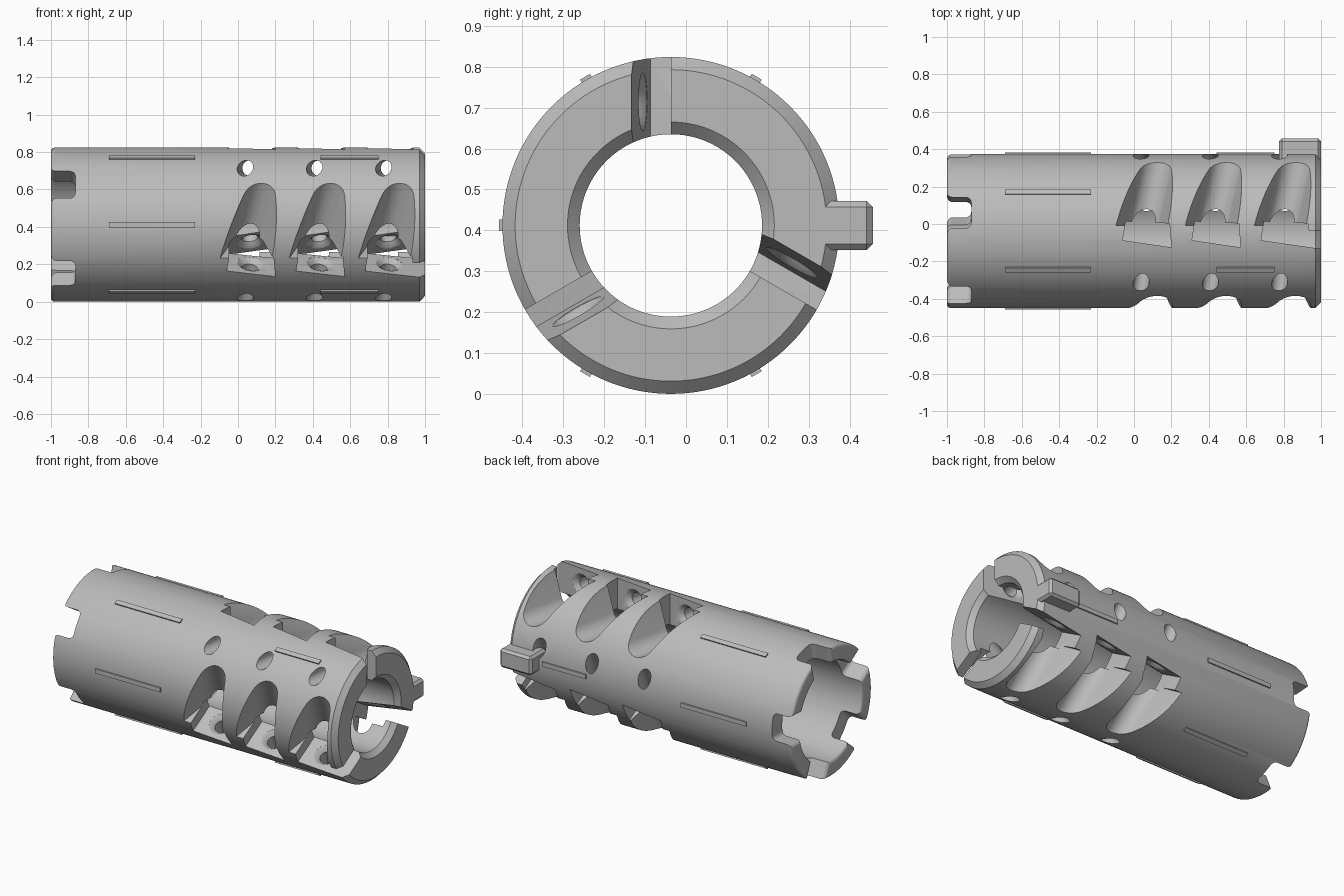
import bpy, bmesh
from math import sin, cos, radians
from mathutils import Matrix, Vector

cube = bpy.data.objects.get("Cube")
if cube:
    bpy.data.objects.remove(cube, do_unlink=True)

R = 0.412            # outer radius
CENTRE = Matrix.Translation((0, -0.037, 0.412))
PITCH = 0.37         # spacing of the cutting stations along the axis
TURNS = (0, 120, 240)

steel = bpy.data.materials.new("steel_grey")
steel.use_nodes = True
GREY = (0.5, 0.5, 0.5, 1)
steel.diffuse_color = GREY
steel.node_tree.nodes["Principled BSDF"].inputs["Base Color"].default_value = GREY


def turned(angle):
    return CENTRE @ Matrix.Rotation(radians(angle), 4, 'X')


def arc(cx, cy, r, a0, a1, n):
    steps = [radians(a0 + (a1 - a0) * i / n) for i in range(n + 1)]
    return [(cx + r * cos(a), cy + r * sin(a)) for a in steps]


def make_object(name, bm):
    bmesh.ops.recalc_face_normals(bm, faces=bm.faces)
    mesh = bpy.data.meshes.new(name)
    bm.to_mesh(mesh)
    bm.free()
    mesh.materials.append(steel)
    ob = bpy.data.objects.new(name, mesh)
    bpy.context.collection.objects.link(ob)
    return ob


def add_prism(bm, points, lo, hi, place, matrix):
    """Closed prism: outline (a, b) swept along c, placed by place(a, b, c)."""
    rings = [[bm.verts.new(matrix @ Vector(place(a, b, c))) for a, b in points]
             for c in (lo, hi)]
    n = len(points)
    bm.faces.new(rings[0])
    bm.faces.new(rings[1])
    for i in range(n):
        j = (i + 1) % n
        bm.faces.new((rings[0][i], rings[0][j], rings[1][j], rings[1][i]))


def add_lathe(bm, profile, matrix, segments, closed):
    """Profile (x, r) revolved about x; capped at both ends or closed to a ring."""
    rings = []
    for x, r in profile:
        rings.append([bm.verts.new(matrix @ Vector((x, r * cos(a), r * sin(a))))
                      for a in (radians(360 * k / segments) for k in range(segments))])
    n = len(rings)
    for i in range(n if closed else n - 1):
        a, b = rings[i], rings[(i + 1) % n]
        for k in range(segments):
            m = (k + 1) % segments
            bm.faces.new((a[k], a[m], b[m], b[k]))
    if not closed:
        bm.faces.new(rings[0])
        bm.faces.new(rings[-1])


def cut(target, name, bm):
    cutter = make_object(name, bm)
    cutter.hide_render = True
    mod = target.modifiers.new(name, 'BOOLEAN')
    mod.operation = 'DIFFERENCE'
    mod.solver = 'EXACT'
    mod.object = cutter
    bpy.context.view_layer.objects.active = target
    bpy.ops.object.modifier_apply(modifier=name)
    bpy.data.objects.remove(cutter, do_unlink=True)


def smooth(ob):
    bpy.ops.object.select_all(action='DESELECT')
    ob.select_set(True)
    bpy.context.view_layer.objects.active = ob
    bpy.ops.object.shade_smooth_by_angle(angle=radians(30))


# Tube body: thin walled at one end, thick and chamfered at the cutting end
bm = bmesh.new()
profile = arc(-0.98, 0.33, 0.02, 270, 180, 4) + arc(-0.98, R - 0.02, 0.02, 180, 90, 4)
profile += [(0.97, R), (1, 0.381), (1, 0.253), (0.97, 0.223),
            (-0.2, 0.223), (-0.25, 0.31)]
add_lathe(bm, profile, CENTRE, 128, True)
body = make_object("tube_body", bm)

# Five rounded notches in the thin end
half = [(-1.1, 0.115)] + arc(-0.97, 0.115, 0.03, 180, 270, 5) \
    + arc(-0.9, 0.055, 0.03, 90, 0, 5)
outline = half + [(x, -w) for x, w in reversed(half)]
bm = bmesh.new()
for i in range(5):
    add_prism(bm, outline, 0.2, 0.5, lambda a, b, c: (a, b, c), turned(-14 + 72 * i))
cut(body, "notch_cutter", bm)

# Slanted flutes, round at the bottom and flaring outwards
flute = [(-0.175, 0.5)] + arc(0, 0.28, 0.09, 200, 342, 14) + [(0.16, 0.5)]
bm = bmesh.new()
for turn in TURNS:
    for k in range(3):
        add_prism(bm, flute, 0.03, 0.6,
                  lambda a, b, c: (a + 0.04 + 0.23 * c + PITCH * k, c, b), turned(turn))
cut(body, "flute_cutter", bm)

# Insert pockets with a slightly tilted seat; the last one opens at the end
bm = bmesh.new()
for turn in TURNS:
    for k in range(3):
        plan = [(-0.06, -0.05), (0.2, -0.088), (0.19, 0.04), (-0.045, 0.05)]
        if k == 2:
            plan[1:2] = [(0.32, -0.105), (0.32, 0), (0.195, 0)]
        add_prism(bm, plan, 0.15, 0.5,
                  lambda a, b, c: (a + PITCH * k, b, c), turned(turn))
cut(body, "pocket_cutter", bm)

# Countersunk screw holes through the seats
screw = [(-0.03, 0.072), (0, 0.072), (0.006, 0.06), (0.025, 0.042), (0.36, 0.042)]
bm = bmesh.new()
for turn in TURNS:
    for k in range(3):
        aim = Matrix.Translation((0.068 + PITCH * k, -0.069, 0.302)) \
            @ Matrix.Rotation(radians(-98), 4, 'Z')
        add_lathe(bm, screw, turned(turn) @ aim, 32, False)
cut(body, "screw_hole_cutter", bm)
smooth(body)


# Raised bars and drive lug
def block(name, x0, x1, r0, r1, width, angle, bevel):
    bm = bmesh.new()
    w = width / 2
    add_prism(bm, [(x0, r0), (x1, r0), (x1, r1), (x0, r1)], -w, w,
              lambda a, b, c: (a, b, c), turned(angle))
    ob = make_object(name, bm)
    if bevel:
        mod = ob.modifiers.new("bevel", 'BEVEL')
        mod.width = bevel
        mod.segments = 1
    return ob


for i in range(6):
    block(f"long_bar_{i + 1}", -0.69, -0.23, 0.39, 0.42, 0.028, 60 * i, 0)
for i, turn in enumerate(TURNS):
    block(f"short_bar_{i + 1}", 0.44, 0.75, 0.39, 0.42, 0.028, turn, 0)
block("drive_lug", 0.775, 1, 0.33, 0.494, 0.12, 0, 0.015)
